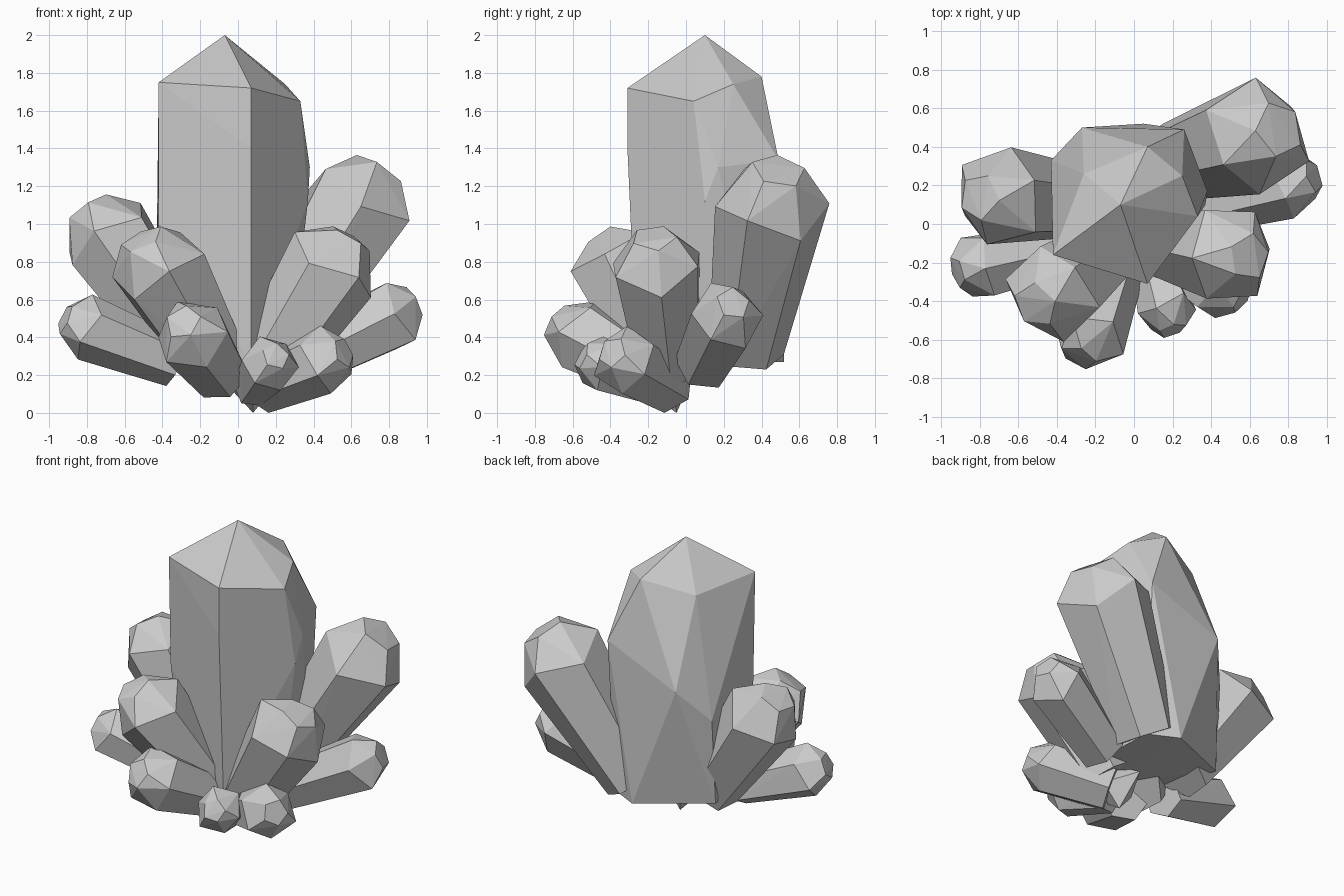
import bpy, bmesh, math, random
from mathutils import Vector

if "Cube" in bpy.data.objects:
    bpy.data.objects.remove(bpy.data.objects["Cube"])

random.seed(4)


def hull_object(name, points):
    """Flat-faceted convex solid around the points."""
    bm = bmesh.new()
    for p in points:
        bm.verts.new((p[0], p[1], max(p[2], 0.0)))
    bmesh.ops.convex_hull(bm, input=bm.verts[:])
    loose = [v for v in bm.verts if not v.link_faces]
    bmesh.ops.delete(bm, geom=loose, context='VERTS')
    bmesh.ops.dissolve_limit(bm, angle_limit=math.radians(2),
                             verts=bm.verts[:], edges=bm.edges[:])
    bmesh.ops.recalc_face_normals(bm, faces=bm.faces[:])
    mesh = bpy.data.meshes.new(name)
    bm.to_mesh(mesh)
    bm.free()
    obj = bpy.data.objects.new(name, mesh)
    bpy.context.collection.objects.link(obj)
    return obj


def crystal(name, base, tip, r, turn=0.0, foot=0.74, sides=6):
    """Six-sided shard: narrow foot, wide shoulder, blunt faceted tip."""
    base, tip = Vector(base), Vector(tip)
    axis = tip - base
    length = axis.length
    axis.normalize()
    u = axis.cross(Vector((0, 0, 1))).normalized()
    v = u.cross(axis)
    pts = []
    for i in range(sides):
        a = turn + math.tau * i / sides
        d = u * math.cos(a) + v * math.sin(a)
        wobble = random.uniform(-0.06, 0.06)
        step = (0.16 if i % 2 else -0.16) * r
        pts.append(base + d * r * (foot + wobble))
        pts.append(base + axis * (length - 0.72 * r + step) + d * r * (1.05 + wobble))
    # blunt tip
    for i in range(5):
        a = turn + 0.3 + math.tau * i / 5
        d = u * math.cos(a) + v * math.sin(a)
        pts.append(tip + d * r * 0.5 + axis * random.uniform(-0.05, 0.05) * r)
    return hull_object(name, pts)


# Large central crystal: apex, shoulder ring, widest ring, foot ring
hull_object("main_crystal", [
    (-0.07, 0.10, 2.00),
    (-0.42, -0.16, 1.75), (0.07, -0.31, 1.72), (0.33, 0.04, 1.65),
    (0.25, 0.25, 1.74), (0.07, 0.40, 1.78), (-0.26, 0.26, 1.70),
    (0.26, 0.49, 1.34), (-0.27, 0.50, 1.12), (-0.43, 0.33, 0.90),
    (0.38, 0.17, 1.30), (0.37, 0.10, 1.12), (0.07, -0.31, 1.40),
    (-0.42, -0.14, 1.00),
    (0.05, 0.52, 0.27), (-0.43, 0.29, 0.31), (-0.36, -0.10, 0.33),
    (0.07, -0.26, 0.27), (0.27, 0.08, 0.27), (0.25, 0.42, 0.27),
])

# Surrounding shards: name, foot centre, tip centre, radius, turn, foot ratio
shards = [
    ("back_right_crystal", (0.17, 0.32, 0.33), (0.75, 0.49, 1.28), 0.295, 0.2, 0.72),
    ("low_right_crystal", (0.32, 0.09, 0.27), (0.93, 0.25, 0.58), 0.185, 0.1, 0.85),
    ("mid_right_crystal", (0.15, -0.09, 0.23), (0.60, -0.17, 0.93), 0.245, 0.3, 0.74),
    ("low_front_right_crystal", (0.12, -0.09, 0.145), (0.56, -0.39, 0.32), 0.17, 0.5, 0.9),
    ("front_crystal", (0.08, -0.14, 0.13), (0.20, -0.55, 0.30), 0.15, 0.2, 0.74),
    ("front_left_crystal", (-0.09, -0.18, 0.20), (-0.29, -0.69, 0.48), 0.20, 0.0, 0.78),
    ("mid_left_crystal", (-0.12, -0.12, 0.25), (-0.51, -0.42, 0.92), 0.245, 0.4, 0.74),
    ("upper_left_crystal", (-0.28, 0.10, 0.32), (-0.80, 0.14, 1.09), 0.245, 0.1, 0.76),
    ("low_left_crystal", (-0.33, -0.12, 0.27), (-0.92, -0.25, 0.50), 0.17, 0.6, 0.82),
]
for s in shards:
    crystal(*s)

# Small wedge under the front where the shards meet
hull_object("underside_core", [
    (0.08, -0.05, 0.0), (0.20, -0.06, 0.15), (0.0, 0.06, 0.25),
    (-0.06, -0.10, 0.15), (0.08, -0.22, 0.12), (0.08, -0.05, 0.3)])
